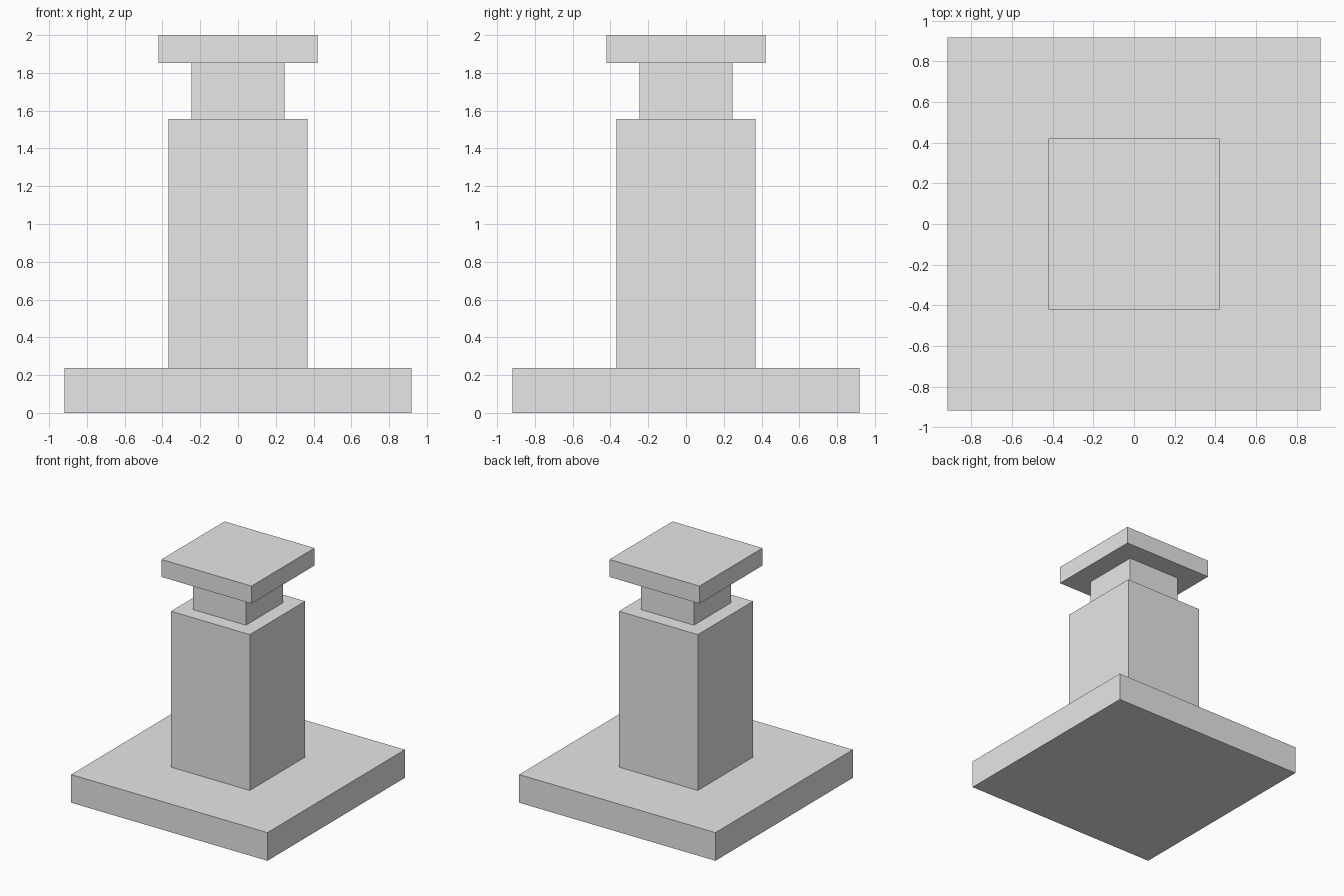
import bpy

if "Cube" in bpy.data.objects:
    bpy.data.objects.remove(bpy.data.objects["Cube"])

# One flat colour for the whole model
grey = bpy.data.materials.new("light grey")
grey.diffuse_color = (0.8, 0.8, 0.8, 1)
grey.use_nodes = True
grey.node_tree.nodes["Principled BSDF"].inputs["Base Color"].default_value = grey.diffuse_color


def block(name, half_width, bottom, top):
    """Square block centred on the vertical axis."""
    bpy.ops.mesh.primitive_cube_add(size=1, location=(0, 0, (bottom + top) / 2))
    obj = bpy.context.object
    obj.name = name
    obj.scale = (2 * half_width, 2 * half_width, top - bottom)
    bpy.ops.object.transform_apply(location=False, rotation=False, scale=True)
    obj.data.materials.append(grey)


# Stacked from the ground up
block("base_slab", 0.918, 0.0, 0.238)
block("column", 0.369, 0.238, 1.556)
block("neck", 0.247, 1.556, 1.852)
block("cap", 0.421, 1.852, 2.0)
